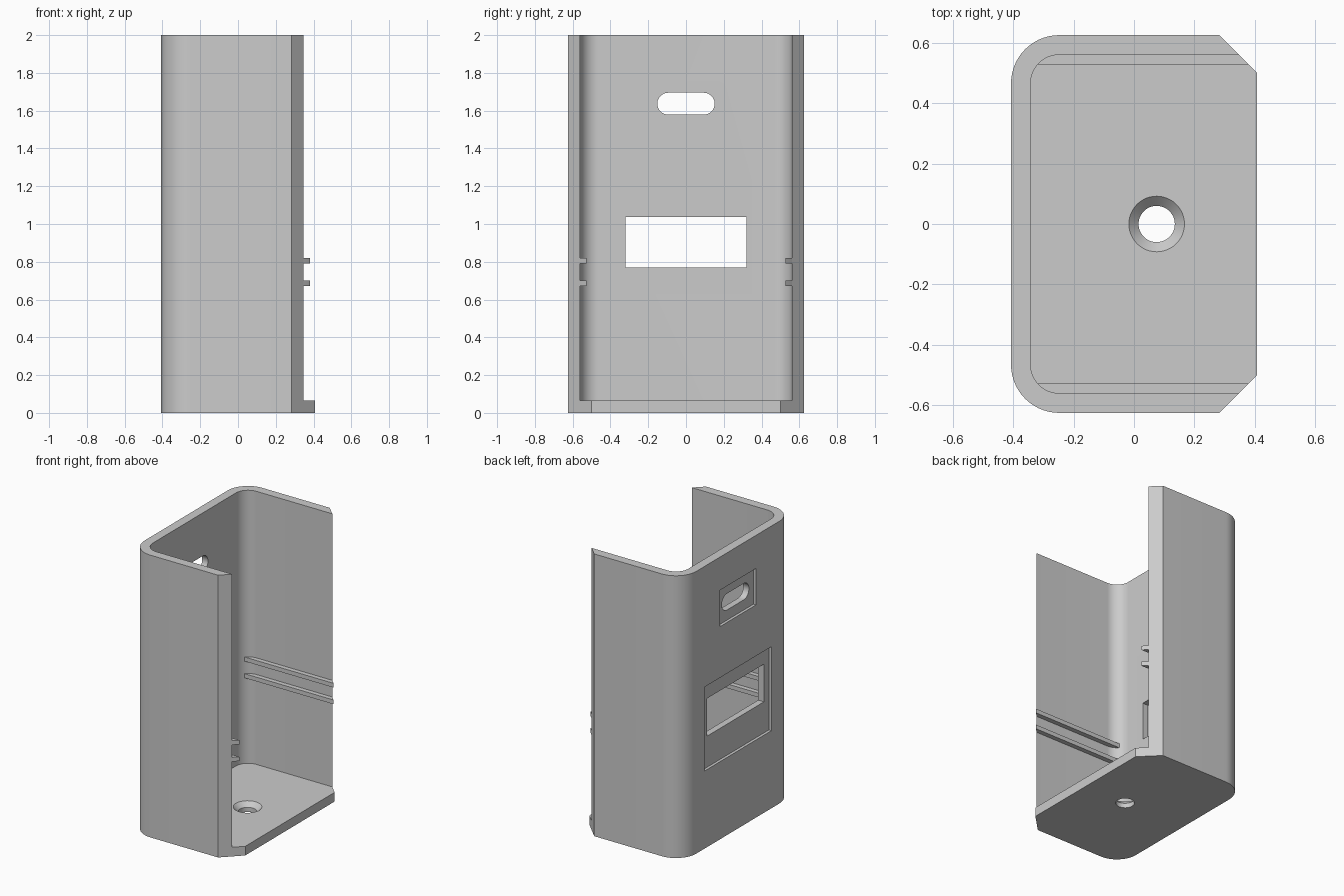
import bpy, bmesh, math
from mathutils import Matrix, Vector

if "Cube" in bpy.data.objects:
    bpy.data.objects.remove(bpy.data.objects["Cube"], do_unlink=True)

# Overall sizes
HX, HY, HEIGHT = 0.407, 0.625, 2.0
WALL, RADIUS, CHAMFER = 0.065, 0.16, 0.125

grey = bpy.data.materials.new("light grey plastic")
grey.use_nodes = True
COLOUR = (0.6, 0.6, 0.6, 1)
grey.diffuse_color = COLOUR
grey.node_tree.nodes["Principled BSDF"].inputs["Base Color"].default_value = COLOUR


def finish(name, bm):
    bmesh.ops.recalc_face_normals(bm, faces=bm.faces)
    mesh = bpy.data.meshes.new(name)
    bm.to_mesh(mesh)
    bm.free()
    mesh.materials.append(grey)
    obj = bpy.data.objects.new(name, mesh)
    bpy.context.collection.objects.link(obj)
    return obj


def prism(name, outline, low, high, axis="z"):
    """Extrude a 2D outline along z, or a (y, z) outline along x."""
    def place(p, h):
        return (p[0], p[1], h) if axis == "z" else (h, p[0], p[1])
    bm = bmesh.new()
    face = bm.faces.new([bm.verts.new(place(p, low)) for p in outline])
    ext = bmesh.ops.extrude_face_region(bm, geom=[face])["geom"]
    shift = Vector(place((0, 0), high - low))
    bmesh.ops.translate(bm, vec=shift, verts=[v for v in ext if isinstance(v, bmesh.types.BMVert)])
    return finish(name, bm)


def arc(cx, cy, r, start, end, steps=14):
    angles = [math.radians(start + (end - start) * i / steps) for i in range(steps + 1)]
    return [(cx + r * math.cos(a), cy + r * math.sin(a)) for a in angles]


def rounded_back(r):
    """Both rounded corners on the -x side, sharing centres for inner and outer walls."""
    cx, cy = RADIUS - HX, HY - RADIUS
    return arc(cx, cy, r, 90, 180) + arc(cx, -cy, r, 180, 270)


def rect(half, low, high):
    return [(-half, low), (half, low), (half, high), (-half, high)]


def drill(name, r1, r2, low, high):
    bm = bmesh.new()
    bmesh.ops.create_cone(bm, cap_ends=True, segments=48, radius1=r1, radius2=r2, depth=high - low,
                          matrix=Matrix.Translation((0.075, 0, (low + high) / 2)))
    return finish(name, bm)


def cut(target, cutter):
    mod = target.modifiers.new("cut", "BOOLEAN")
    mod.operation, mod.solver, mod.object = "DIFFERENCE", "EXACT", cutter
    bpy.context.view_layer.objects.active = target
    bpy.ops.object.modifier_apply(modifier=mod.name)
    bpy.data.objects.remove(cutter, do_unlink=True)


# Housing: rounded at the back, chamfered at the open side
outer = rounded_back(RADIUS) + [(HX - CHAMFER, -HY), (HX, CHAMFER - HY),
                                (HX, HY - CHAMFER), (HX - CHAMFER, HY)]
housing = prism("housing", outer, 0, HEIGHT)
inner_y = HY - WALL
cavity = rounded_back(RADIUS - WALL) + [(1, -inner_y), (1, inner_y)]
cut(housing, prism("cavity_cutter", cavity, WALL, HEIGHT + 1))

# Shallow recesses on the outside of the back wall
outside, recess = -HX - 0.1, -HX + 0.02
cut(housing, prism("window_recess_cutter", rect(0.375, 0.55, 1.145), outside, recess, "x"))
cut(housing, prism("slot_recess_cutter", rect(0.203, 1.507, 1.765), outside, recess, "x"))

# Window and rounded slot through the back wall
inside = -HX + 0.2
cut(housing, prism("window_cutter", rect(0.32, 0.77, 1.037), outside, inside, "x"))
r = 0.058
slot = arc(0.152 - r, 1.637, r, -90, 90) + arc(r - 0.152, 1.637, r, 90, 270)
cut(housing, prism("slot_cutter", slot, outside, inside, "x"))

# Countersunk screw hole in the floor
cut(housing, drill("hole_cutter", 0.06, 0.06, -0.1, 0.2))
cut(housing, drill("countersink_cutter", 0.06, 0.124, WALL - 0.032, WALL + 0.032))

# Pairs of guide ribs along both side walls, ending flush with the chamfer
slope = HX + HY - CHAMFER
rib_y = inner_y - 0.033
parts = [housing]
for side, sign in (("left_wall", 1), ("right_wall", -1)):
    for level, low in (("lower", 0.672), ("upper", 0.79)):
        outline = [(-0.35, rib_y), (slope - rib_y, rib_y), (slope - inner_y, inner_y),
                   (0.32, inner_y + 0.02), (-0.25, inner_y + 0.02)]
        parts.append(prism(f"{level}_rib_{side}", [(x, y * sign) for x, y in outline], low, low + 0.03))

# Smooth corners, sharp edges
bpy.ops.object.select_all(action="DESELECT")
for obj in parts:
    obj.select_set(True)
bpy.context.view_layer.objects.active = housing
bpy.ops.object.shade_smooth_by_angle(angle=math.radians(25))
